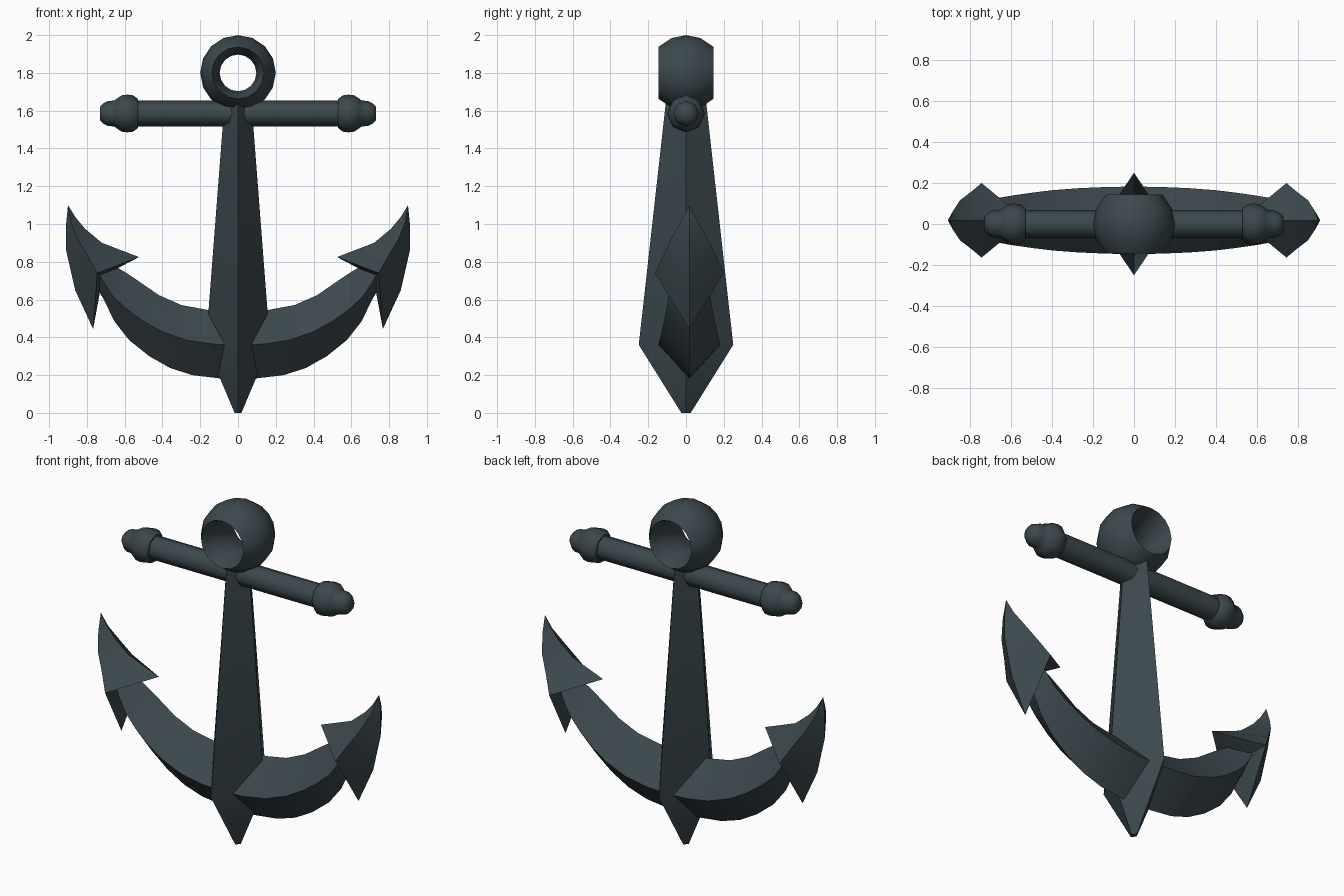
import bpy, bmesh, math
from mathutils import Vector

cube = bpy.data.objects.get("Cube")
if cube:
    bpy.data.objects.remove(cube, do_unlink=True)

iron = bpy.data.materials.new("dark slate iron")
iron.use_nodes = True
colour = (0.045, 0.065, 0.075, 1)
iron.diffuse_color = colour
iron.node_tree.nodes["Principled BSDF"].inputs["Base Color"].default_value = colour


def loft(name, rings, wrap=False, caps=True, apex=None, angle=46):
    """Skin a run of equal-length rings; an optional apex closes the last ring."""
    bm = bmesh.new()
    rows = [[bm.verts.new(p) for p in ring] for ring in rings]
    pairs = list(zip(rows, rows[1:]))
    if wrap:
        pairs.append((rows[-1], rows[0]))
    count = len(rows[0])
    for a, b in pairs:
        for i in range(count):
            j = (i + 1) % count
            bm.faces.new((a[i], a[j], b[j], b[i]))
    if caps and not wrap:
        bm.faces.new(rows[0])
        if apex is None:
            bm.faces.new(rows[-1])
        else:
            tip = bm.verts.new(apex)
            for i in range(count):
                bm.faces.new((rows[-1][i], rows[-1][(i + 1) % count], tip))
    bmesh.ops.remove_doubles(bm, verts=bm.verts, dist=1e-5)
    bmesh.ops.recalc_face_normals(bm, faces=bm.faces)
    mesh = bpy.data.meshes.new(name)
    bm.to_mesh(mesh)
    bm.free()
    mesh.materials.append(iron)
    mesh.shade_smooth()
    mesh.set_sharp_from_angle(angle=math.radians(angle))
    obj = bpy.data.objects.new(name, mesh)
    bpy.context.collection.objects.link(obj)
    return obj


def circle(axis, along, radius, z, sides):
    """Ring of points around the x or y axis."""
    points = []
    for i in range(sides):
        t = math.tau * i / sides
        a, b = radius * math.cos(t), z + radius * math.sin(t)
        points.append((along, a, b) if axis == "x" else (a, along, b))
    return points


# Shank: a diamond-section spike, widest at the crown
shank = [(0, 0.018, 0.025), (0.36, 0.17, 0.25), (1.66, 0.07, 0.105)]
loft("shank", [[(w, 0, z), (0, d, z), (-w, 0, z), (0, -d, z)] for z, w, d in shank])

# Ring: a thick ball-like eye with a flared hole through it
eye = [(-0.145, 0.138), (-0.075, 0.185), (0, 0.2), (0.075, 0.185),
       (0.145, 0.138), (0.075, 0.107), (0, 0.097), (-0.075, 0.107)]
loft("ring", [circle("y", y, r, 1.8, 16) for y, r in eye], wrap=True)

# Stock: crossbar with a collar and a rounded end on each side
half = [(0.53, 0.068), (0.53, 0.077), (0.555, 0.096), (0.585, 0.1), (0.615, 0.096),
        (0.645, 0.077), (0.655, 0.068), (0.685, 0.067), (0.71, 0.056), (0.73, 0.035)]
bar = [(-x, r) for x, r in reversed(half)] + half
loft("stock", [circle("x", x, r, 1.585, 8) for x, r in bar], angle=50)

# Arms: one curved diamond-section beam, given as upper, middle and lower ridges
SHIFT = 0.018
stations = [
    ((0, 0.54), (0, 0.36), (0, 0.18), 0.165),
    ((0.16, 0.545), (0.13, 0.364), (0.1, 0.183), 0.163),
    ((0.3, 0.571), (0.27, 0.385), (0.243, 0.2), 0.157),
    ((0.42, 0.624), (0.4, 0.43), (0.36, 0.238), 0.147),
    ((0.53, 0.7), (0.5, 0.485), (0.47, 0.3), 0.135),
    ((0.59, 0.74), (0.59, 0.55), (0.577, 0.386), 0.122),
    ((0.635, 0.767), (0.66, 0.615), (0.656, 0.487), 0.11),
    ((0.68, 0.8), (0.71, 0.69), (0.71, 0.6), 0.1),
    ((0.71, 0.81), (0.75, 0.76), (0.76, 0.68), 0.085),
]


def diamond(inner, side, outer, width, sign):
    return [(sign * inner[0], SHIFT, inner[1]),
            (sign * side[0], SHIFT + width, side[1]),
            (sign * outer[0], SHIFT, outer[1]),
            (sign * side[0], SHIFT - width, side[1])]


beam = [diamond(*s, -1) for s in reversed(stations[1:])]
beam += [diamond(*s, 1) for s in stations]
loft("arms", beam)

# Flukes: barbed, curved points with a shallow raised underside
barb = [
    ((0.524, 0.825), (0.745, 0.74), (0.767, 0.444), 0.182),
    ((0.72, 0.9), (0.795, 0.83), (0.862, 0.65), 0.14),
    ((0.81, 0.975), (0.85, 0.92), (0.91, 0.86), 0.098),
    ((0.86, 1.035), (0.885, 1.01), (0.91, 1.0), 0.045),
]
for name, sign in (("left_fluke", 1), ("right_fluke", -1)):
    rings = [diamond(*s, sign) for s in barb]
    under = Vector((sign * 0.715, SHIFT, 0.725))
    loft(name, [[under] * 4] + rings, caps=False)
    # Close the sharp tip
    loft(name + "_tip", rings[-1:], apex=(sign * 0.9, SHIFT, 1.1))
